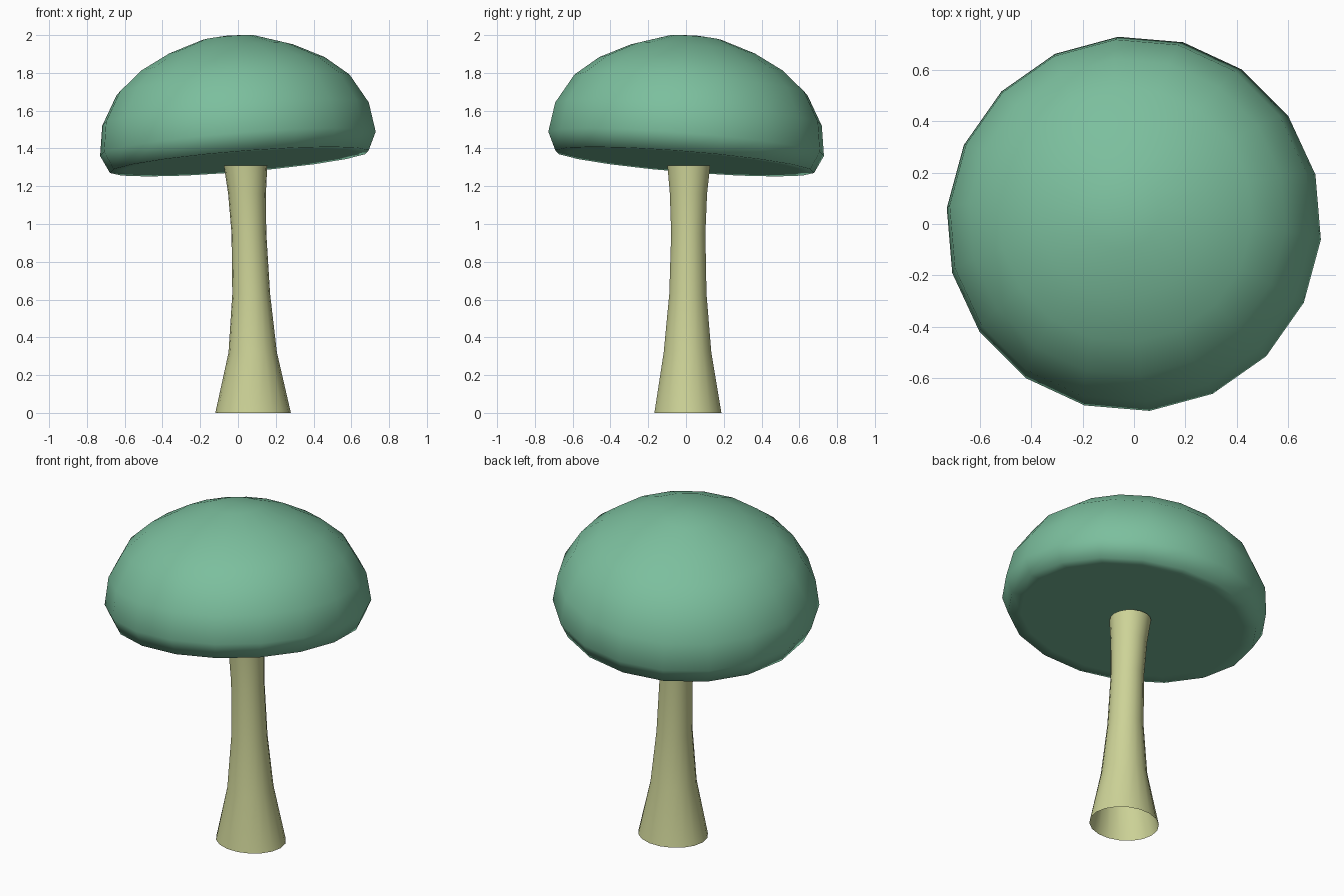
import bpy, bmesh, math
from mathutils import Matrix, Vector

if "Cube" in bpy.data.objects:
    bpy.data.objects.remove(bpy.data.objects["Cube"])


def bridge(bm, a, b):
    n = len(a)
    for i in range(n):
        j = (i + 1) % n
        bm.faces.new((a[i], a[j], b[j], b[i]))


def ring(bm, cx, cy, z, rx, ry, n, phase=0.0):
    return [bm.verts.new((cx + rx * math.cos(phase + math.tau * i / n),
                          cy + ry * math.sin(phase + math.tau * i / n), z))
            for i in range(n)]


def finish(bm, name, color):
    for f in bm.faces:
        f.smooth = True
    mesh = bpy.data.meshes.new(name)
    bm.to_mesh(mesh)
    bm.free()
    mat = bpy.data.materials.new(name + "_color")
    mat.diffuse_color = color
    mat.use_nodes = True
    mat.node_tree.nodes["Principled BSDF"].inputs["Base Color"].default_value = mat.diffuse_color
    mesh.materials.append(mat)
    obj = bpy.data.objects.new(name, mesh)
    bpy.context.collection.objects.link(obj)
    return obj


# Stem: open flared tube, slightly bent (centre x, centre y, z, radius x, radius y)
stem_rings = [(0.08, 0.01, 0.0, 0.20, 0.18), (0.078, 0.008, 0.32, 0.128, 0.128),
              (0.07, 0.01, 0.63, 0.10, 0.10), (0.058, 0.012, 0.95, 0.092, 0.092),
              (0.048, 0.013, 1.16, 0.10, 0.10), (0.04, 0.015, 1.31, 0.115, 0.115)]
bm = bmesh.new()
rings = [ring(bm, *r, 18) for r in stem_rings]
for a, b in zip(rings, rings[1:]):
    bridge(bm, a, b)
finish(bm, "stem", (0.61, 0.65, 0.31, 1))

# Cap: 18-sided dome with a flat underside (radius, height), leaning back-left
cap_profile = [(0.62, 0.0), (0.69, 0.0), (0.735, 0.095), (0.711, 0.253), (0.621, 0.41),
               (0.498, 0.513), (0.335, 0.596), (0.145, 0.658)]
bm = bmesh.new()
rings = [ring(bm, 0, 0, h, r, r, 18, math.radians(-5)) for r, h in cap_profile]
for a, b in zip(rings, rings[1:]):
    bridge(bm, a, b)
bm.faces.new(list(reversed(rings[0])))
apex = bm.verts.new((0, 0, 0.673))
for i in range(18):
    bm.faces.new((rings[-1][i], rings[-1][(i + 1) % 18], apex))
tilt = Vector((0, 0, 1)).rotation_difference(Vector((-0.081, 0.081, 1)).normalized())
bm.transform(Matrix.Translation((0.007, -0.007, 1.33)) @ tilt.to_matrix().to_4x4())
finish(bm, "cap", (0.20, 0.52, 0.34, 1))
